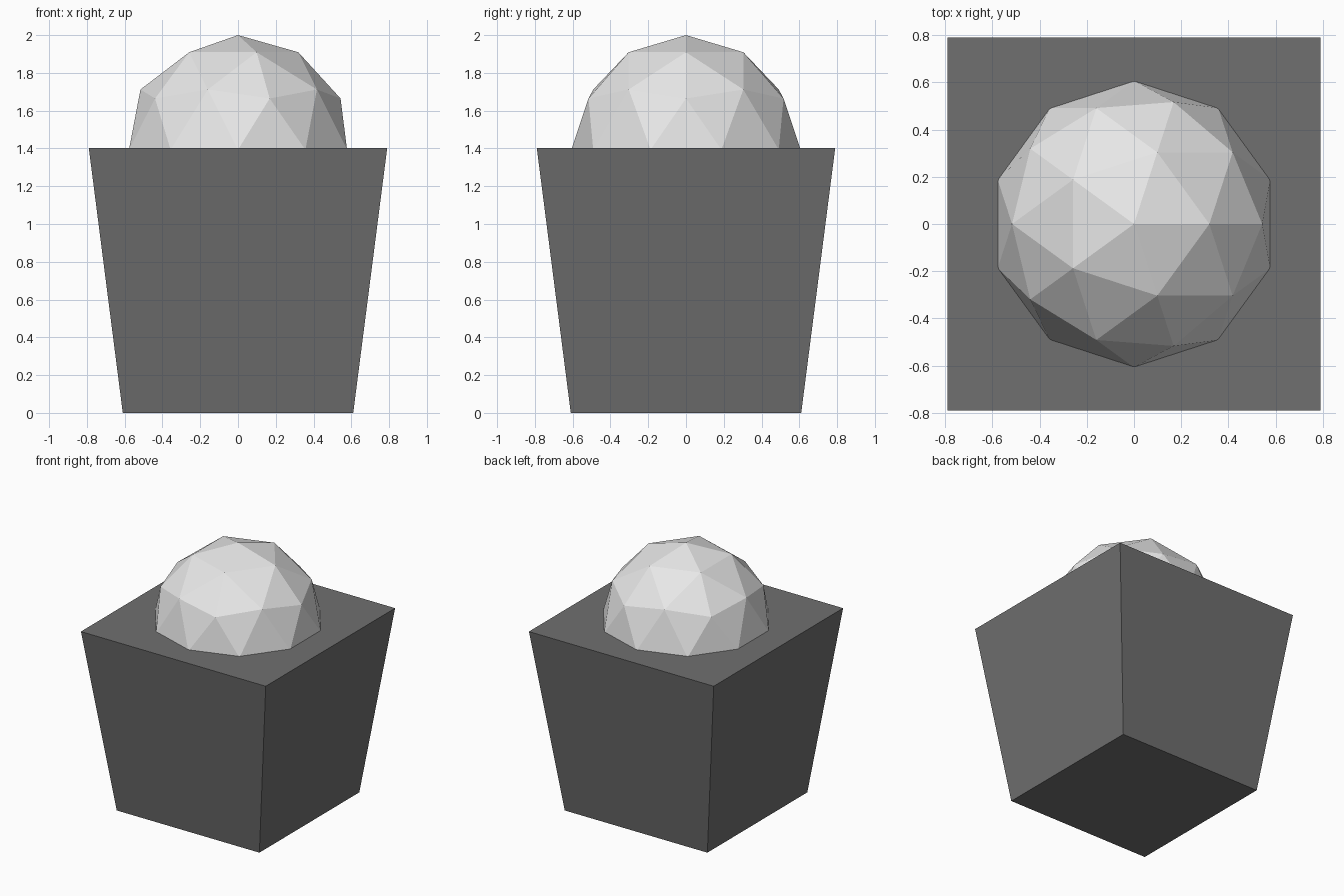
import bpy, bmesh

if "Cube" in bpy.data.objects:
    bpy.data.objects.remove(bpy.data.objects["Cube"])


def material(name, value):
    m = bpy.data.materials.new(name)
    m.diffuse_color = (value, value, value, 1)
    m.use_nodes = True
    m.node_tree.nodes["Principled BSDF"].inputs["Base Color"].default_value = m.diffuse_color
    return m


def add_object(name, bm, mat):
    mesh = bpy.data.meshes.new(name)
    bm.to_mesh(mesh)
    bm.free()
    mesh.materials.append(mat)
    bpy.context.collection.objects.link(bpy.data.objects.new(name, mesh))


# Tapered square planter: a cube flared towards the top
BOTTOM, TOP, HEIGHT = 0.61, 0.79, 1.403
bm = bmesh.new()
bmesh.ops.create_cube(bm, size=2)
for v in bm.verts:
    half = TOP if v.co.z > 0 else BOTTOM
    v.co = (v.co.x * half, v.co.y * half, HEIGHT if v.co.z > 0 else 0)
add_object("planter", bm, material("dark grey", 0.16))

# Faceted ball sunk halfway into the planter
RADIUS = 0.607
bm = bmesh.new()
bmesh.ops.create_icosphere(bm, subdivisions=2, radius=RADIUS)
bmesh.ops.translate(bm, verts=bm.verts, vec=(0, 0, 2 - RADIUS))
add_object("ball", bm, material("light grey", 0.8))
